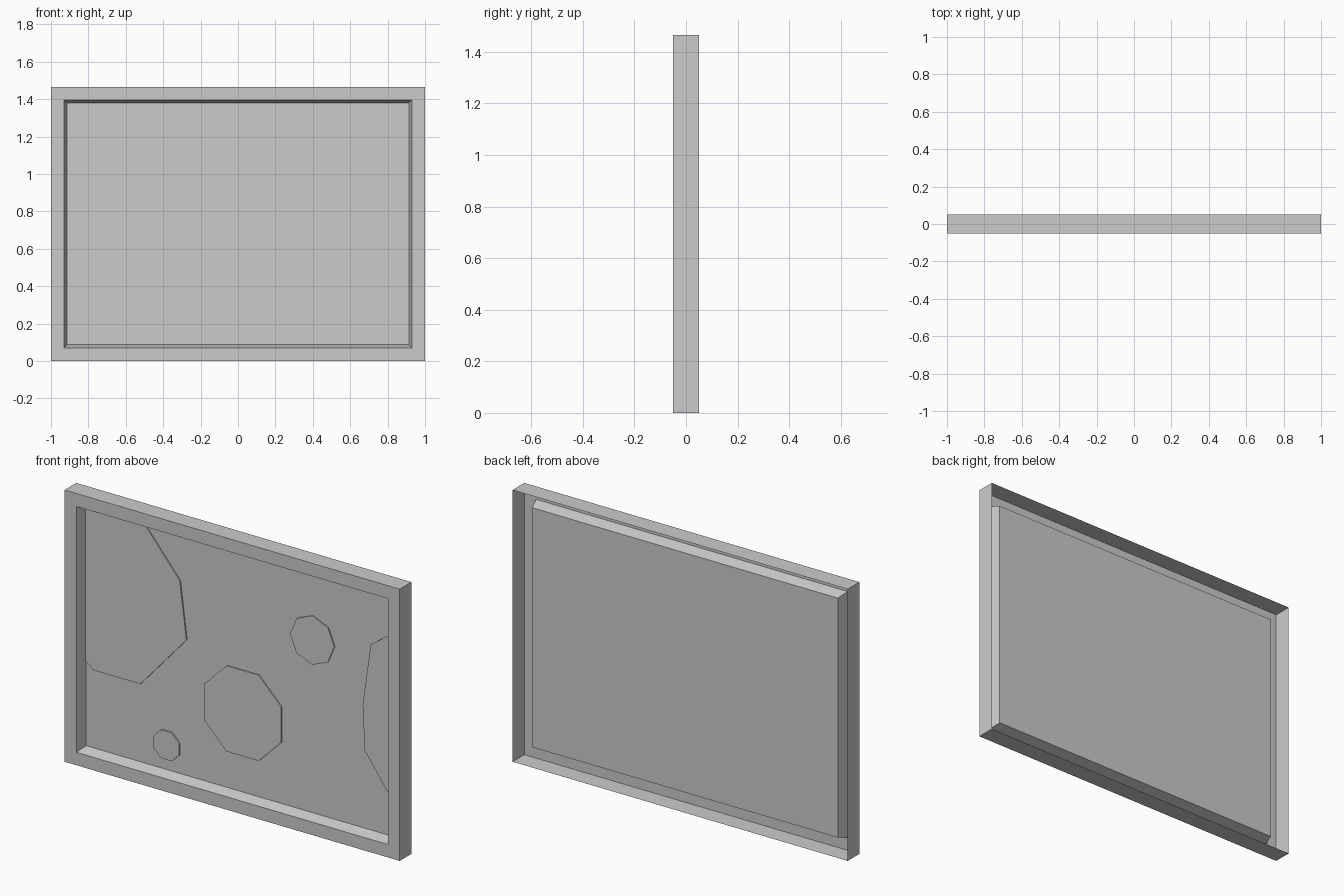
import bpy
import bmesh
import math

cube = bpy.data.objects.get("Cube")
if cube:
    bpy.data.objects.remove(cube, do_unlink=True)

# One plain grey for everything
grey = bpy.data.materials.new("plain_grey")
grey.use_nodes = True
colour = (0.6, 0.6, 0.6, 1)
grey.diffuse_color = colour
grey.node_tree.nodes["Principled BSDF"].inputs["Base Color"].default_value = colour

HEIGHT = 1.466
PANEL_Y = 0.01
PLATE_Y = 0.003


def loft(name, rings, cap=True):
    """Bridge outlines, each (points in x and z, y), and cap the last one."""
    bm = bmesh.new()
    loops = [[bm.verts.new((x, y, z)) for x, z in points] for points, y in rings]
    for a, b in zip(loops, loops[1:]):
        for i in range(len(a)):
            j = (i + 1) % len(a)
            bm.faces.new((a[i], a[j], b[j], b[i]))
    if cap:
        bm.faces.new(loops[-1])
    mesh = bpy.data.meshes.new(name)
    bm.to_mesh(mesh)
    bm.free()
    mesh.materials.append(grey)
    obj = bpy.data.objects.new(name, mesh)
    bpy.context.collection.objects.link(obj)
    return obj


def rectangle(margin):
    """Frame outline moved inwards by a margin."""
    w, low, high = 1 - margin, margin, HEIGHT - margin
    return [(-w, low), (w, low), (w, high), (-w, high)]


def octagon(x, z, radius, turn):
    angles = [math.radians(turn + 45 * i) for i in range(8)]
    return [(x + radius * math.cos(a), z + radius * math.sin(a)) for a in angles]


def plate(name, points):
    """Thin raised plate on the panel."""
    loft(name, [(points, PANEL_Y), (points, PLATE_Y)])


# Open-backed frame: outer walls, front border, sloping inner walls
outer, inner, recess = rectangle(0), rectangle(0.07), rectangle(0.087)
loft("frame", [(outer, 0.05), (outer, -0.05), (inner, -0.05), (recess, PANEL_Y)], cap=False)

# Recessed panel
loft("panel", [(recess, PANEL_Y)])

# Whole eight-sided plates
plate("centre_plate", octagon(0.025, 0.515, 0.25, 22.5))
plate("upper_plate", octagon(0.44, 1.02, 0.132, 0))
plate("lower_plate", octagon(-0.43, 0.22, 0.083, 22.5))

# Large plates cut off by the border
edge, top = 0.913, HEIGHT - 0.087
plate("corner_plate", [(-edge, 0.55), (-0.865, 0.51), (-0.585, 0.51), (-0.31, 0.82),
                       (-0.35, 1.13), (-0.56, top), (-edge, top)])
plate("side_plate", [(edge, 0.29), (edge, 1.18), (0.79, 1.09), (0.742, 0.75), (0.754, 0.51)])
